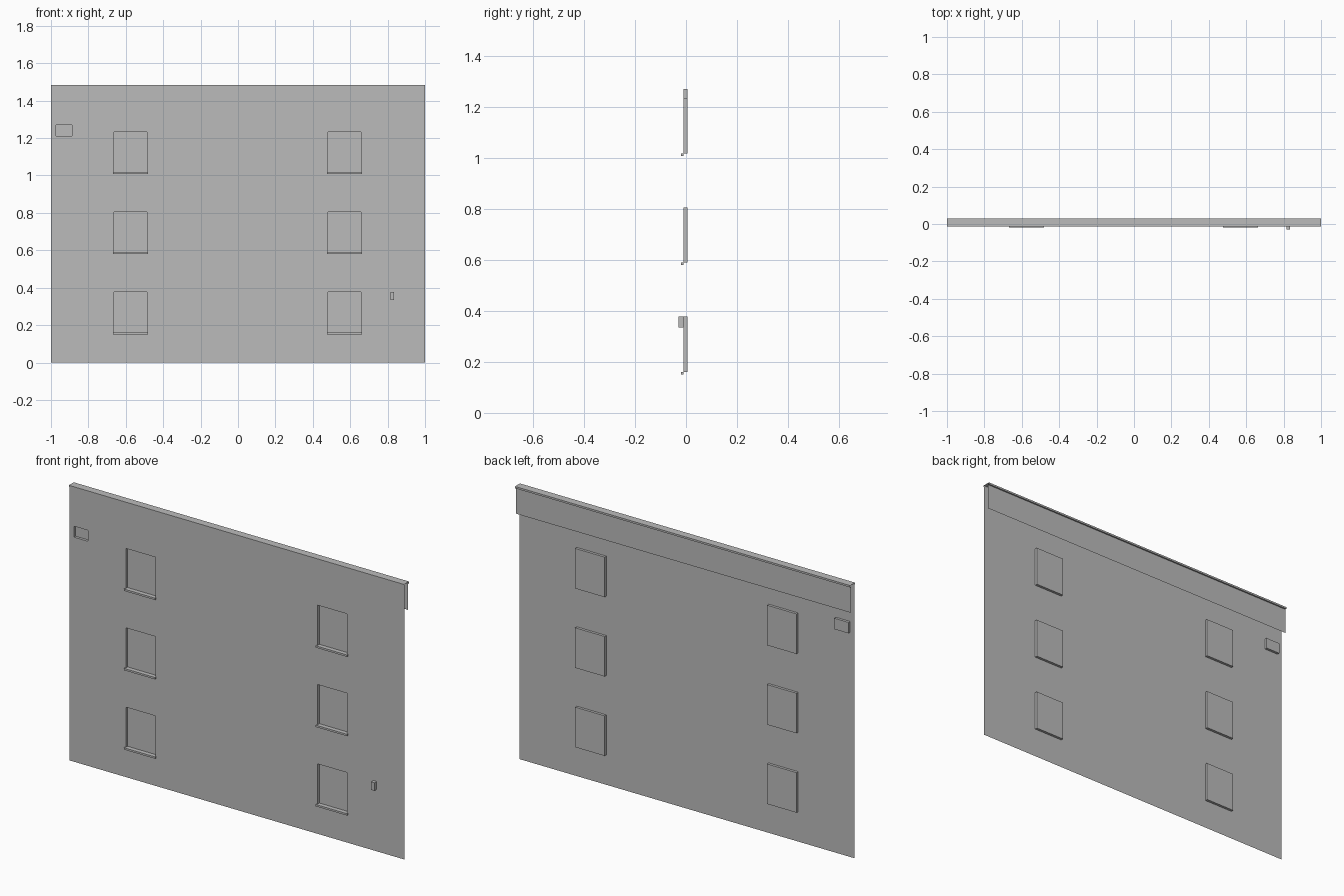
import bpy, bmesh
from mathutils import Vector

cube = bpy.data.objects.get("Cube")
if cube:
    bpy.data.objects.remove(cube, do_unlink=True)

GREY = (0.5, 0.5, 0.5, 1)
plaster = bpy.data.materials.new("plaster grey")
plaster.use_nodes = True
plaster.diffuse_color = GREY
plaster.node_tree.nodes["Principled BSDF"].inputs["Base Color"].default_value = GREY

WALL_Y, RECESS_Y, TOP = -0.009, 0.005, 1.485


def finish(name, bm):
    mesh = bpy.data.meshes.new(name)
    bm.to_mesh(mesh)
    bm.free()
    mesh.materials.append(plaster)
    obj = bpy.data.objects.new(name, mesh)
    bpy.context.collection.objects.link(obj)
    return obj


def box(name, x, y, z):
    bm = bmesh.new()
    bmesh.ops.create_cube(bm, size=1)
    for v in bm.verts:
        v.co = [r[0] if c < 0 else r[1] for r, c in zip((x, y, z), v.co)]
    return finish(name, bm)


# Openings: two columns of three windows and a small vent
columns = {"right": (-0.663, -0.487), "left": (0.482, 0.658)}
floors = {"lower": 0.161, "middle": 0.589, "upper": 1.017}
WINDOW_H = 0.216
openings = [(x, (z, z + WINDOW_H)) for x in columns.values() for z in floors.values()]
openings.append(((-0.973, -0.888), (1.211, 1.27)))

# Thin wall split along the opening edges, with the openings pushed back
xs = sorted({-1.0, 1.0} | {v for o in openings for v in o[0]})
zs = sorted({0.0, TOP - 0.005} | {v for o in openings for v in o[1]})
bm = bmesh.new()
grid = [[bm.verts.new((x, WALL_Y, z)) for z in zs] for x in xs]
recessed = []
for i in range(len(xs) - 1):
    for j in range(len(zs) - 1):
        face = bm.faces.new((grid[i][j], grid[i + 1][j], grid[i + 1][j + 1], grid[i][j + 1]))
        c = face.calc_center_median()
        if any(a[0] < c.x < a[1] and b[0] < c.z < b[1] for a, b in openings):
            recessed.append(face)
pushed = bmesh.ops.extrude_face_region(bm, geom=recessed)["geom"]
bmesh.ops.translate(bm, vec=Vector((0, RECESS_Y - WALL_Y, 0)),
                    verts=[g for g in pushed if isinstance(g, bmesh.types.BMVert)])
leftover = [f for f in recessed if f.is_valid]
if leftover:
    bmesh.ops.delete(bm, geom=leftover, context="FACES_ONLY")
finish("wall", bm)

# Window sills
for side, x in columns.items():
    for floor, z in floors.items():
        box(f"{floor}_{side}_sill", (x[0] - 0.005, x[1] + 0.005),
            (-0.019, WALL_Y), (z - 0.01, z))

# Small box mounted beside the lower window
box("wall_box", (0.815, 0.834), (-0.029, WALL_Y), (0.334, 0.377))

# Coping with overhanging lips and a back skirt, open at both ends
LIP = TOP - 0.01
profile = [(WALL_Y, LIP), (-0.013, LIP), (-0.013, TOP), (0.029, TOP),
           (0.029, LIP), (0.021, LIP), (0.021, 1.335)]
bm = bmesh.new()
ends = [[bm.verts.new((x, y, z)) for y, z in profile] for x in (-1, 1)]
for k in range(len(profile) - 1):
    bm.faces.new((ends[0][k], ends[0][k + 1], ends[1][k + 1], ends[1][k]))
bmesh.ops.reverse_faces(bm, faces=bm.faces[:])
finish("coping", bm)
